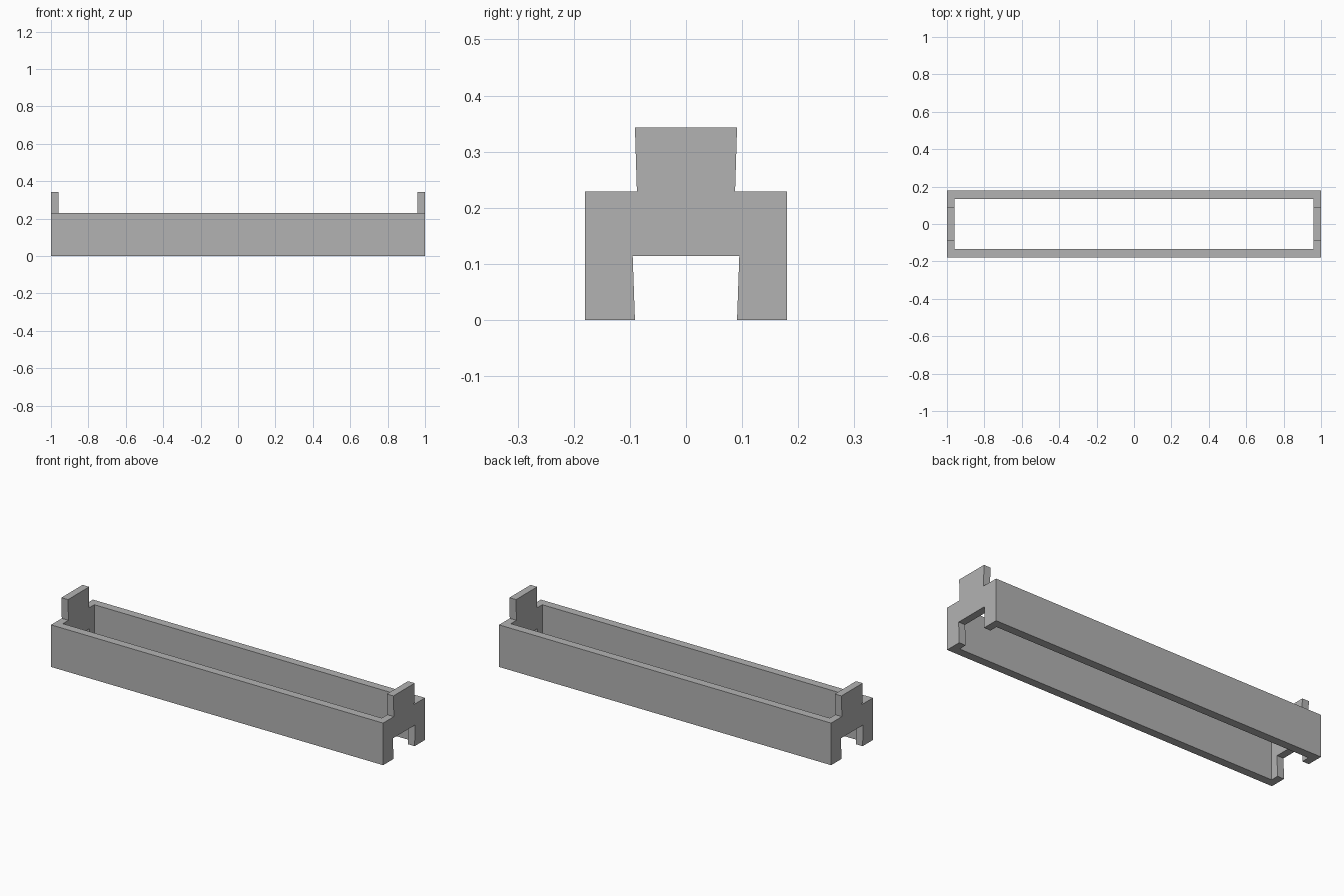
import bpy
import bmesh

cube = bpy.data.objects.get("Cube")
if cube:
    bpy.data.objects.remove(cube, do_unlink=True)

grey = bpy.data.materials.new("plain grey")
grey.use_nodes = True
colour = (0.45, 0.45, 0.45, 1)
grey.diffuse_color = colour
grey.node_tree.nodes["Principled BSDF"].inputs["Base Color"].default_value = colour


def extrude_along_x(name, outline, half_length):
    """Solid made by sweeping a (y, z) outline from -half_length to +half_length."""
    bm = bmesh.new()
    face = bm.faces.new([bm.verts.new((-half_length, y, z)) for y, z in outline])
    swept = bmesh.ops.extrude_face_region(bm, geom=[face])["geom"]
    verts = [v for v in swept if isinstance(v, bmesh.types.BMVert)]
    bmesh.ops.translate(bm, verts=verts, vec=(2 * half_length, 0, 0))
    bmesh.ops.recalc_face_normals(bm, faces=bm.faces)
    mesh = bpy.data.meshes.new(name)
    bm.to_mesh(mesh)
    bm.free()
    mesh.materials.append(grey)
    obj = bpy.data.objects.new(name, mesh)
    bpy.context.collection.objects.link(obj)
    return obj


# End outline: flared notch below, shoulders, flared tab above
half = [(0.095, 0.114), (0.091, 0), (0.18, 0),
        (0.18, 0.229), (0.0875, 0.229), (0.091, 0.343)]
outline = half + [(-y, z) for y, z in reversed(half)]
frame = extrude_along_x("tray_frame", outline, 1)

# Open middle, leaving two long walls and two end plates
opening = [(-0.135, -0.1), (0.135, -0.1), (0.135, 0.5), (-0.135, 0.5)]
cutter = extrude_along_x("opening_cutter", opening, 0.96)
cutter.hide_render = True

cut = frame.modifiers.new("opening", "BOOLEAN")
cut.operation = "DIFFERENCE"
cut.solver = "EXACT"
cut.object = cutter
bpy.context.view_layer.objects.active = frame
bpy.ops.object.modifier_apply(modifier=cut.name)
bpy.data.objects.remove(cutter, do_unlink=True)
